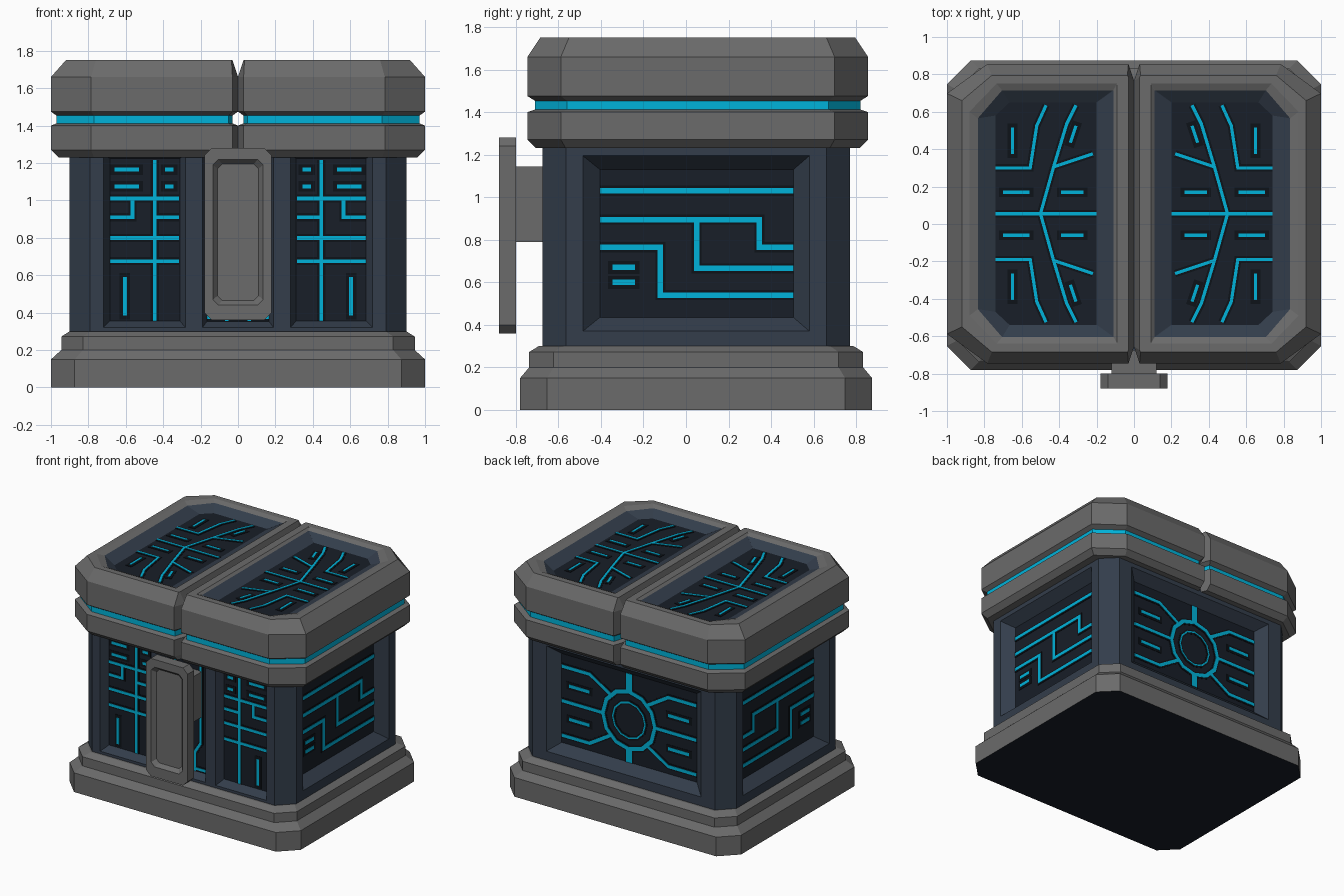
import bpy, bmesh, math
from mathutils import Vector

if "Cube" in bpy.data.objects:
    bpy.data.objects.remove(bpy.data.objects["Cube"])


def material(name, rgb):
    m = bpy.data.materials.new(name)
    m.diffuse_color = (*rgb, 1)
    m.use_nodes = True
    m.node_tree.nodes["Principled BSDF"].inputs["Base Color"].default_value = m.diffuse_color
    return m


GREY = material("dark_grey_metal", (0.147, 0.147, 0.147))
FRAME = material("blue_frame", (0.033, 0.047, 0.070))
DARK = material("dark_panel", (0.009, 0.013, 0.021))
TRENCH = material("trench", (0.004, 0.006, 0.009))
GLOW = material("cyan_glow", (0.0, 0.45, 0.70))


def finish(bm, name, mat):
    me = bpy.data.meshes.new(name)
    bm.to_mesh(me)
    bm.free()
    ob = bpy.data.objects.new(name, me)
    bpy.context.collection.objects.link(ob)
    me.materials.append(mat)
    return ob


def add_loft(bm, loops, start=False, end=False):
    """Skin successive counter-clockwise loops, optionally capping the ends."""
    rows = [[bm.verts.new(p) for p in loop] for loop in loops]
    n = len(rows[0])
    for a, b in zip(rows, rows[1:]):
        for i in range(n):
            j = (i + 1) % n
            bm.faces.new((a[i], a[j], b[j], b[i]))
    if start:
        bm.faces.new(rows[0][::-1])
    if end:
        bm.faces.new(rows[-1])


def loft(name, loops, mat=GREY, start=False, end=False):
    bm = bmesh.new()
    add_loft(bm, loops, start, end)
    return finish(bm, name, mat)


def plane(origin, u, v):
    o, u, v = Vector(origin), Vector(u), Vector(v)
    n = u.cross(v)
    return lambda a, b, h=0: o + a * u + b * v + h * n


def rect(P, u0, u1, v0, v1, h):
    return [P(u0, v0, h), P(u1, v0, h), P(u1, v1, h), P(u0, v1, h)]


def octagon(P, u0, u1, v0, v1, h, c):
    pts = [(u0 + c, v0), (u1 - c, v0), (u1, v0 + c), (u1, v1 - c),
           (u1 - c, v1), (u0 + c, v1), (u0, v1 - c), (u0, v0 + c)]
    return [P(a, b, h) for a, b in pts]


def ribbon(bm, P, pts, w, low, high, closed=False):
    """Thin mitred strip following a path on a plane."""
    pts = [Vector(p) for p in pts]
    n = len(pts)
    rows = []
    for i, p in enumerate(pts):
        d0 = p - pts[i - 1] if (i or closed) else pts[1] - p
        d1 = pts[(i + 1) % n] - p if (i < n - 1 or closed) else d0
        d0, d1 = d0.normalized(), d1.normalized()
        n0, n1 = Vector((-d0.y, d0.x)), Vector((-d1.y, d1.x))
        m = (n0 + n1).normalized()
        m *= w / 2 / max(m.dot(n0), 0.4)
        l, r = p + m, p - m
        rows.append([P(*l, low), P(*l, high), P(*r, high), P(*r, low)])
    if closed:
        rows.append(rows[0])
    add_loft(bm, rows, not closed, not closed)


def circuit(name, P, h, paths, w, dashes=(), rings=()):
    """Glowing lines lying in slightly wider black trenches."""
    for part, extra, top, mat in (("trench", 0.022, 0.003, TRENCH), ("glow", 0, 0.006, GLOW)):
        bm = bmesh.new()
        for p in paths:
            ribbon(bm, P, p, w + extra, h - 0.003, h + top)
        for a, b in dashes:
            a, b = Vector(a), Vector(b)
            e = (b - a).normalized() * extra
            ribbon(bm, P, (a - e, b + e), w + extra * 1.6, h - 0.003, h + top)
        for p, rw in rings:
            ribbon(bm, P, p, rw + extra, h - 0.003, h + top, True)
        bmesh.ops.remove_doubles(bm, verts=bm.verts, dist=1e-6)
        bmesh.ops.recalc_face_normals(bm, faces=bm.faces)
        finish(bm, f"{name}_{part}", mat)


X, Y, Z = (1, 0, 0), (0, 1, 0), (0, 0, 1)
CY = 0.0475
FRONT = plane((0, -0.675, 0), X, Z)
BACK = plane((0, 0.77, 0), (-1, 0, 0), Z)
RIGHT = plane((0.9, 0, 0), Y, Z)
LEFT = plane((-0.9, 0, 0), (0, -1, 0), Z)
GROUND = plane((0, CY, 0), X, Y)

# Stepped base
steps = [(0, 1.0, 0.827, 0.127), (0.15, 1.0, 0.827, 0.127), (0.2, 0.945, 0.785, 0.115),
         (0.272, 0.945, 0.785, 0.115), (0.3, 0.9, 0.74, 0.11)]
base = [octagon(GROUND, -x, x, -y, y, z, c) for z, x, y, c in steps]
loft("stepped_base", base, end=True)
loft("base_underside", [base[0]], DARK, start=True)


# Body walls: outer rectangle, opening, sloped sides, sunken floor
def wall(name, P, outer, opening, floor, depth):
    inner = rect(P, *floor, -depth)
    loft(name + "_frame", [rect(P, *outer, 0), rect(P, *opening, 0), inner], FRAME)
    loft(name + "_panel", [inner], DARK, end=True)


B, T = 0.29, 1.25
wall("front_centre", FRONT, (-0.235, 0.235, B, T), (-0.19, 0.19, 0.32, 1.24),
     (-0.165, 0.165, 0.355, 1.225), 0.06)
wall("front_right", FRONT, (0.235, 0.79, B, T), (0.28, 0.72, 0.32, 1.24),
     (0.31, 0.685, 0.355, 1.225), 0.06)
wall("front_left", FRONT, (-0.79, -0.235, B, T), (-0.72, -0.28, 0.32, 1.24),
     (-0.685, -0.31, 0.355, 1.225), 0.06)
wall("back", BACK, (-0.79, 0.79, B, T), (-0.67, 0.67, 0.37, 1.195),
     (-0.585, 0.585, 0.435, 1.13), 0.07)
wall("right", RIGHT, (-0.565, 0.66, B, T), (-0.485, 0.58, 0.37, 1.195),
     (-0.405, 0.505, 0.435, 1.13), 0.08)
wall("left", LEFT, (-0.66, 0.565, B, T), (-0.58, 0.485, 0.37, 1.195),
     (-0.505, 0.405, 0.435, 1.13), 0.08)

# Chamfered corner posts
bm = bmesh.new()
corners = octagon(GROUND, -0.9, 0.9, -0.7225, 0.7225, 0, 0.11)
for i in (1, 3, 5, 7):
    a, b = corners[i], corners[(i + 1) % 8]
    up = [Vector((0, 0, z)) for z in (B, T)]
    bm.faces.new([bm.verts.new(p) for p in (a + up[0], b + up[0], b + up[1], a + up[1])])
finish(bm, "corner_posts", FRAME)

# Lid halves: z, x inset, y inset, inner-edge inset, outer chamfer x/y, inner chamfer x/y
levels = [(1.23, .04, .04, 0, .19, .14, .03, .07), (1.27, 0, 0, 0, .215, .157, .03, .09),
          (1.40, 0, 0, 0, .215, .157, .03, .09), (1.412, .03, .035, .03, .2, .15, .02, .07),
          (1.453, .03, .035, .03, .2, .15, .02, .07), (1.475, 0, 0, 0, .215, .157, .03, .09),
          (1.66, 0, 0, 0, .215, .157, .03, .09), (1.75, .08, .06, .03, .16, .135, .005, .01),
          (1.75, .12, .105, .09, .145, .15, .002, .002),
          (1.735, .165, .14, .11, .13, .15, .002, .002),
          (1.69, .26, .205, .20, .075, .07, .002, .002)]


def lid_loop(s, z, dx, dy, di, cx, cy, a, b):
    x1, y0, y1 = 1 - dx, -0.745 + dy, 0.855 - dy
    pts = [(di + a, y0), (x1 - cx, y0), (x1, y0 + cy), (x1, y1 - cy),
           (x1 - cx, y1), (di + a, y1), (di, y1 - b), (di, y0 + b)]
    return [Vector((s * x, y, z)) for x, y in pts][::s]


lid_lines = [[(.74, .245), (.555, .245), (.52, .47), (.47, .58)],
             [(.5, 0), (.43, .25), (.36, .48), (.31, .58)], [(.43, .25), (.22, .32)]]
lid_dashes = [((.70, .115), (.56, .115)), ((.39, .115), (.27, .115)),
              ((.65, .32), (.65, .46)), ((.34, .38), (.31, .47))]
for s, side in ((1, "right"), (-1, "left")):
    L = [lid_loop(s, *lv) for lv in levels]
    loft(side + "_lid_lower", L[:4], start=True)
    loft(side + "_lid_glow_band", L[3:5], GLOW)
    loft(side + "_lid_upper", L[4:10])
    loft(side + "_lid_frame", L[9:], FRAME)
    loft(side + "_lid_panel", L[-1:], DARK, end=True)
    top = plane((0, 0.055, 1.69), X, Y)
    flip = lambda ps, f: [(s * x, f * y) for x, y in ps]
    circuit(side + "_lid", top, 0,
            [flip(p, f) for p in lid_lines for f in (1, -1)] + [flip([(.2, 0), (.74, 0)], 1)],
            0.017, [flip(d, f) for d in lid_dashes for f in (1, -1)])

    # Front side panels
    circuit(side + "_front", FRONT, -0.06,
            [flip(p, 1) for p in ([(.445, .355), (.445, 1.215)], [(.315, 1.01), (.685, 1.01)],
                                  [(.315, .8), (.685, .8)], [(.315, .675), (.685, .675)],
                                  [(.565, 1.01), (.565, .91), (.685, .91)],
                                  [(.445, .91), (.315, .91)])],
            0.021, [flip(d, 1) for d in (((.66, 1.165), (.53, 1.165)), ((.39, 1.165), (.345, 1.165)),
                                         ((.66, 1.075), (.53, 1.075)), ((.39, 1.075), (.345, 1.075)),
                                         ((.605, .385), (.605, .59)))])

    # Side panels
    circuit(side + "_side", RIGHT if s > 0 else LEFT, -0.08,
            [flip(p, 1) for p in ([(-.405, 1.03), (.505, 1.03)],
                                  [(-.405, .895), (.345, .895), (.345, .765), (.505, .765)],
                                  [(.05, .895), (.05, .665), (.505, .665)],
                                  [(-.405, .765), (-.12, .765), (-.12, .54), (.505, .54)])],
            0.026, [flip(d, 1) for d in (((-.345, .67), (-.24, .67)), ((-.345, .6), (-.24, .6)))])

# Back panel: ring with radiating traces
ZC = 0.765


def ring(r, n=12):
    return [(r * math.cos(t * math.tau / n), ZC + r * math.sin(t * math.tau / n)) for t in range(n)]


traces, dashes = [[(-.585, ZC), (-.22, ZC)], [(.22, ZC), (.585, ZC)]], []
for s in (1, -1):
    for f in (1, -1):
        at = lambda x, z: (s * x, ZC + f * z)
        traces += [[at(.585, .27), at(.34, .27), at(.16, .16)]]
        dashes += [(at(.52, .13), at(.34, .13))]
circuit("back", BACK, -0.07, traces, 0.025, dashes, [(ring(0.225), 0.03), (ring(0.14), 0.012)])
circuit("back_stem", BACK, -0.07, [[(0, ZC + .225), (0, 1.13)], [(0, ZC - .225), (0, .435)]], 0.05)

# Centre front panel traces behind the latch
circuit("front_centre", FRONT, -0.06,
        [[(s * .06, .355), (s * .06, .5), (s * .11, .58), (s * .11, 1.2)] for s in (1, -1)]
        + [[(-.165, .375), (.165, .375)]], 0.02)

# Latch plate with recessed face, and its mounting block
loft("latch_plate", [octagon(FRONT, -.18, .18, .36, 1.28, .125, .04),
                     octagon(FRONT, -.18, .18, .36, 1.28, .205, .04),
                     octagon(FRONT, -.135, .135, .44, 1.22, .205, .03),
                     octagon(FRONT, -.11, .11, .465, 1.195, .175, .025)], GREY, True, True)
loft("latch_mount", [rect(FRONT, -.12, .12, .79, 1.145, h) for h in (-.06, .125)], GREY, True, True)
